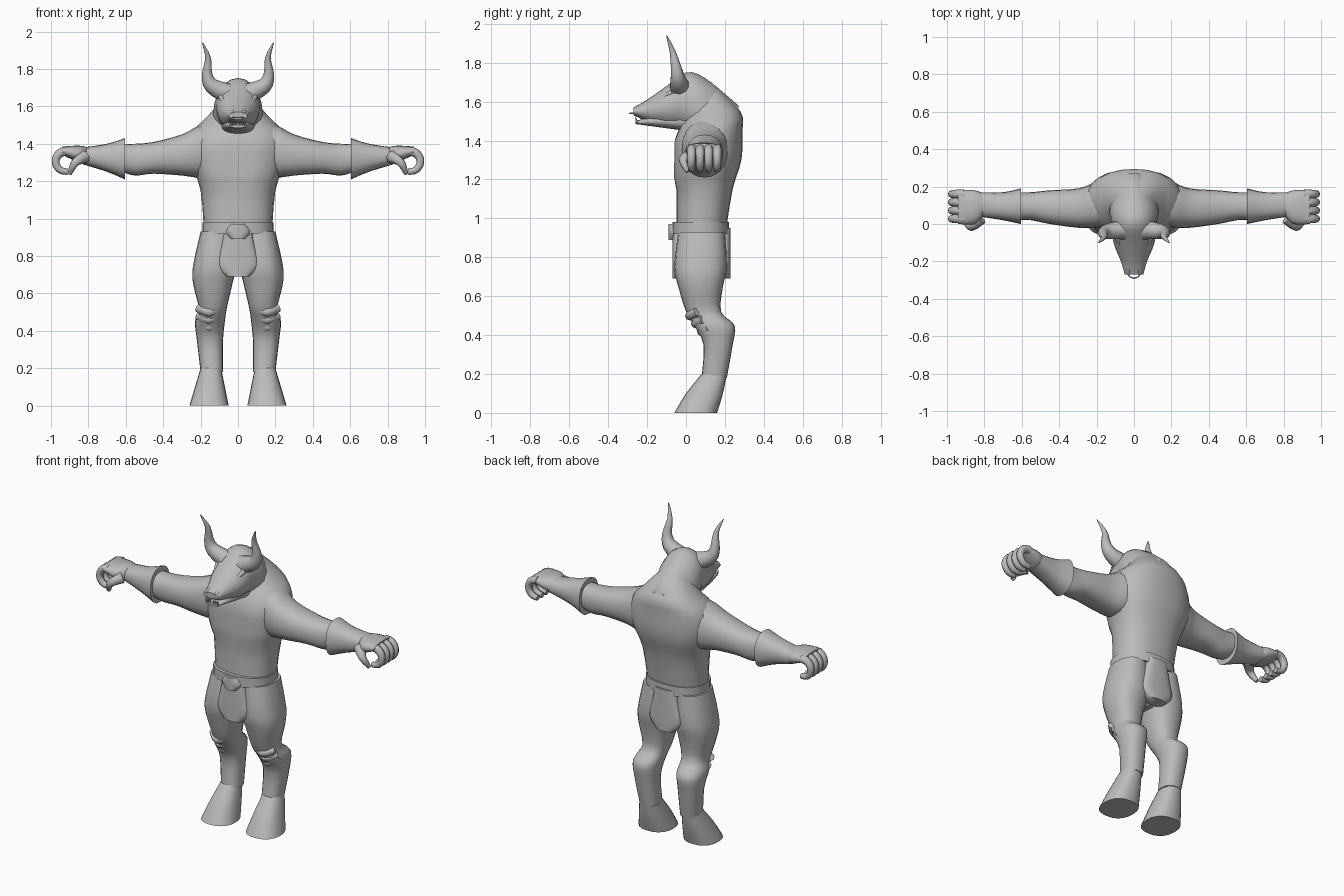
import bpy, bmesh, math
from mathutils import Vector

default_cube = bpy.data.objects.get("Cube")
if default_cube:
    bpy.data.objects.remove(default_cube, do_unlink=True)

grey = bpy.data.materials.new("plain grey")
grey.use_nodes = True
grey.diffuse_color = (0.5, 0.5, 0.5, 1)
grey.node_tree.nodes["Principled BSDF"].inputs["Base Color"].default_value = grey.diffuse_color


def smooth_rows(rows, steps=3):
    """Fill in rows between the given ones along a smooth spline."""
    result = []
    last = len(rows) - 1
    for i in range(last):
        window = rows[max(i - 1, 0)], rows[i], rows[i + 1], rows[min(i + 2, last)]
        for step in range(steps):
            t = step / steps
            result.append([b + t * (c - a + t * (2*a - 5*b + 4*c - d + t * (3*(b - c) + d - a))) / 2
                           for a, b, c, d in zip(*window)])
    result.append(list(rows[last]))
    return result


def skin(name, rings, side=1):
    """Join rings of points into one closed, smooth shaded mesh."""
    bm = bmesh.new()
    loops = [[bm.verts.new((x * side, y, z)) for x, y, z in ring] for ring in rings]
    count = len(loops[0])
    for low, high in zip(loops, loops[1:]):
        for i in range(count):
            j = (i + 1) % count
            bm.faces.new((low[i], low[j], high[j], high[i]))
    bm.faces.new(loops[0])
    bm.faces.new(loops[-1])
    bmesh.ops.recalc_face_normals(bm, faces=bm.faces)
    mesh = bpy.data.meshes.new(name)
    bm.to_mesh(mesh)
    bm.free()
    mesh.polygons.foreach_set("use_smooth", [True] * len(mesh.polygons))
    mesh.set_sharp_from_angle(angle=math.radians(50))
    mesh.materials.append(grey)
    obj = bpy.data.objects.new(name, mesh)
    bpy.context.collection.objects.link(obj)
    return obj


def loft(name, rows, axis="z", side=1, sides=20, power=0.85):
    """Rounded sections: position on the axis, then bounds on the two other axes."""
    def bend(value):
        return math.copysign(abs(value) ** power, value)

    rings = []
    for t, u_min, u_max, v_min, v_max in smooth_rows(rows):
        ring = []
        for i in range(sides):
            angle = math.tau * i / sides
            u = (u_min + u_max + (u_max - u_min) * bend(math.cos(angle))) / 2
            v = (v_min + v_max + (v_max - v_min) * bend(math.sin(angle))) / 2
            ring.append({"x": (t, u, v), "y": (u, t, v), "z": (u, v, t)}[axis])
        rings.append(ring)
    return skin(name, rings, side)


def centred_loft(name, rows, **options):
    """Loft whose rows give one half width, the same on both sides."""
    return loft(name, [(t, -width, width, low, high) for t, width, low, high in rows], **options)


def tube(name, path, thick, tip, side=1, sides=8):
    """Round limb along a smooth path, tapering evenly from thick to tip."""
    points = [Vector(p) for p in smooth_rows(path)]
    last = len(points) - 1
    direction = Vector((0, 0, 1))
    turn = direction.rotation_difference(direction)
    rings = []
    for i, point in enumerate(points):
        tangent = (points[min(i + 1, last)] - points[max(i - 1, 0)]).normalized()
        turn = direction.rotation_difference(tangent) @ turn
        direction = tangent
        radius = thick + (tip - thick) * i / last
        angles = [math.tau * k / sides for k in range(sides)]
        rings.append([point + turn @ Vector((math.cos(a), math.sin(a), 0)) * radius for a in angles])
    return skin(name, rings, side)


# Torso with a humped back
torso = centred_loft("torso", [
    (.9, .18, -.05, .2), (1.15, .2, -.05, .24), (1.3, .25, -.05, .285),
    (1.45, .25, -.04, .29), (1.55, .16, .02, .28), (1.7, .03, .05, .13)], sides=24)

# Raised chest muscles, parted by the breastbone
for vertex in torso.data.vertices:
    spot = vertex.co
    if spot.y < .05 and 1.19 < spot.z < 1.45 and abs(spot.x) > .01:
        spot.y -= .015

# Hips, belt, knot and loincloth flaps
centred_loft("hips", [(.69, .04, .02, .14), (.8, .18, -.04, .2), (.95, .18, -.05, .2)])
centred_loft("belt", [(z, .19, -.07, .22) for z in (.92, .98)], sides=24)
centred_loft("belt_knot", [(z, width, -.09, 0) for z, width in ((.89, .04), (.93, .07), (.97, .04))])
for place, inner, outer in (("front", 0, -.07), ("back", .15, .23)):
    centred_loft(place + "_flap", [(z, width, inner, outer) for z, width in
                                   ((.69, .06), (.75, .11), (.85, .09), (.95, .07))], power=.7)

# Neck and upper head, running from the hump to the nose
centred_loft("neck_and_head", [
    (.27, .06, 1.4, 1.58), (.1, .13, 1.36, 1.72), (0, .12, 1.45, 1.75), (-.1, .11, 1.47, 1.68),
    (-.2, .07, 1.5, 1.61), (-.27, .05, 1.53, 1.57)], axis="y", power=1)
centred_loft("lower_jaw", [
    (0, .09, 1.45, 1.55), (-.15, .07, 1.47, 1.53), (-.26, .04, 1.485, 1.5)], axis="y")

# Nose ring, a flat hoop around the nostrils
bpy.ops.mesh.primitive_torus_add(location=(0, -.255, 1.54), major_radius=.034, minor_radius=.004,
                                 major_segments=20, minor_segments=6)
hoop = bpy.context.object
hoop.name = "nose_ring"
hoop.data.materials.append(grey)
bpy.ops.object.shade_smooth()

for label, side in (("left", 1), ("right", -1)):
    # Face details and horn
    tube(label + "_brow", [(.09, -.07, 1.65), (.06, -.16, 1.6)], .015, .008, side)
    tube(label + "_nostril", [(.03, -.24, 1.57), (.03, -.27, 1.56)], .014, .008, side)
    for k in range(3):
        x = .012 + k * .014
        tube(f"{label}_tooth_{k}", [(x, -.25, 1.49), (x, -.26, 1.52)], .006, .002, side)
    tube(label + "_horn", [(.06, -.03, 1.67), (.14, -.04, 1.71), (.165, -.05, 1.77),
                           (.16, -.07, 1.86), (.19, -.1, 1.94)], .055, .002, side, sides=10)

    # Upper arm, then the flared cuff over the forearm
    loft(label + "_upper_arm", [
        (.1, 0, .2, 1.25, 1.5), (.2, -.02, .22, 1.22, 1.5), (.3, -.02, .19, 1.23, 1.45),
        (.45, 0, .18, 1.24, 1.41), (.55, .02, .17, 1.23, 1.4), (.62, .02, .17, 1.25, 1.4)],
        axis="x", side=side)
    loft(label + "_cuff", [
        (.605, 0, .19, 1.21, 1.43), (.7, .02, .17, 1.25, 1.4), (.83, .04, .17, 1.29, 1.38)],
        axis="x", side=side)

    # Hand with fingers curled along an arc
    loft(label + "_palm", [
        (.8, .05, .16, 1.29, 1.38), (.85, 0, .18, 1.3, 1.39), (.94, 0, .18, 1.34, 1.385)],
        axis="x", side=side)
    for k in range(4):
        y = .028 + k * .044
        bends = [math.radians(angle) for angle in range(100, -120, -40)]
        tube(f"{label}_finger_{k}",
             [(.92 + .055 * math.cos(a), y, 1.305 + .055 * math.sin(a)) for a in bends],
             .025, .017, side)
    tube(label + "_thumb", [(.82, .03, 1.33), (.87, -.015, 1.3), (.9, .01, 1.24)], .035, .012, side)

    # Leg with a backward hock, ending in a wide hoof
    loft(label + "_leg", [
        (.93, .02, .2, -.04, .2), (.75, .01, .24, -.06, .21), (.65, .03, .24, -.04, .19),
        (.52, .06, .21, 0, .18), (.45, .07, .23, .04, .25), (.35, .08, .22, .09, .24),
        (.18, .08, .2, .08, .21)], side=side)
    loft(label + "_hoof", [
        (.2, .09, .2, .08, .21), (.1, .07, .23, 0, .19), (0, .05, .26, -.06, .16)], side=side)

    # Knee guard of three overlapping chevron folds
    for k in range(3):
        y, z = .02 + k * .03, .52 - k * .04
        tube(f"{label}_knee_fold_{k}",
             [(.1, y + .04, z), (.155, y, z - .02), (.21, y + .04, z)], .025, .025, side)
